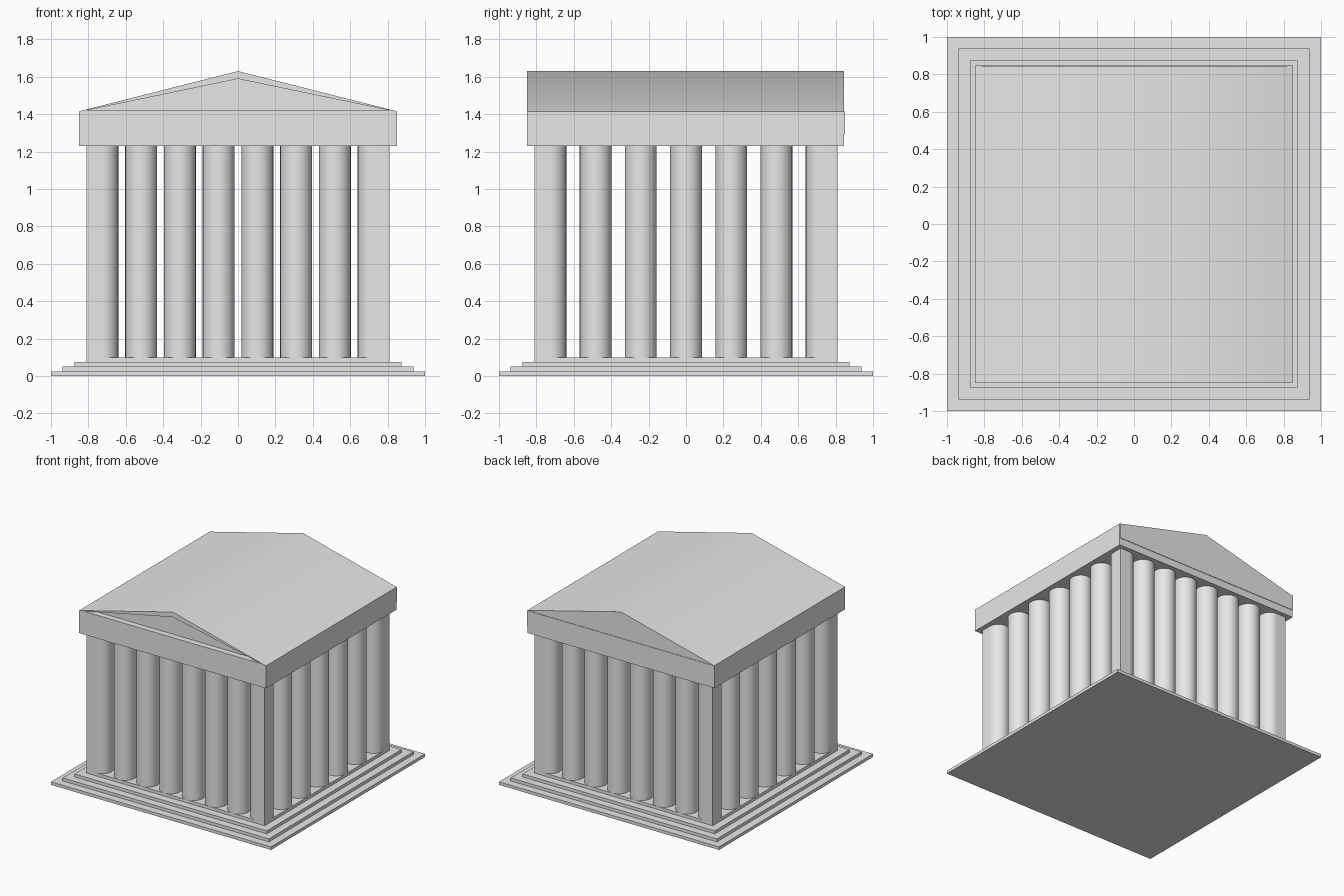
import bpy
import bmesh
import math

cube = bpy.data.objects.get("Cube")
if cube:
    bpy.data.objects.remove(cube, do_unlink=True)

stone = bpy.data.materials.new("grey stone")
stone.use_nodes = True
GREY = (0.8, 0.8, 0.8, 1)
stone.diffuse_color = GREY
stone.node_tree.nodes["Principled BSDF"].inputs["Base Color"].default_value = GREY


def finish(bm, name, smooth=False):
    bmesh.ops.recalc_face_normals(bm, faces=bm.faces)
    mesh = bpy.data.meshes.new(name)
    bm.to_mesh(mesh)
    bm.free()
    mesh.materials.append(stone)
    obj = bpy.data.objects.new(name, mesh)
    bpy.context.collection.objects.link(obj)
    if smooth:
        bpy.ops.object.select_all(action="DESELECT")
        obj.select_set(True)
        bpy.context.view_layer.objects.active = obj
        bpy.ops.object.shade_smooth_by_angle(angle=math.radians(35))
    return obj


def box(name, low, high):
    bm = bmesh.new()
    bmesh.ops.create_cube(bm, size=1)
    for v in bm.verts:
        v.co = [lo + (c + 0.5) * (hi - lo) for c, lo, hi in zip(v.co, low, high)]
    return finish(bm, name)


# Stepped base
STEP = 0.025
for i, half in enumerate((1.0, 0.937, 0.874, 0.81)):
    box(f"base_step_{i + 1}", (-half, -half, i * STEP), (half, half, (i + 1) * STEP))

# Ring of round columns
RADIUS, RING = 0.085, 0.725
FLOOR, CEILING = 4 * STEP, 1.23


def column(name, x, y):
    bm = bmesh.new()
    bmesh.ops.create_cone(bm, cap_ends=True, segments=32, radius1=RADIUS,
                          radius2=RADIUS, depth=CEILING - FLOOR)
    bmesh.ops.translate(bm, verts=bm.verts, vec=(x, y, (FLOOR + CEILING) / 2))
    finish(bm, name, smooth=True)


def spaced(count):
    return [-RING + 2 * RING * i / (count - 1) for i in range(count)]


for side, label in ((-1, "front"), (1, "back")):
    for i, x in enumerate(spaced(8)):
        column(f"{label}_column_{i + 1}", x, side * RING)
for side, label in ((-1, "right"), (1, "left")):
    for i, y in enumerate(spaced(7)[1:-1]):
        column(f"{label}_column_{i + 1}", side * RING, y)

# Square outer edges on the corner columns
for sx in (-1, 1):
    for sy in (-1, 1):
        xs = sorted((sx * RING, sx * (RING + RADIUS)))
        ys = sorted((sy * RING, sy * (RING + RADIUS)))
        box("corner_pier", (xs[0], ys[0], FLOOR), (xs[1], ys[1], CEILING))

# Beam and gabled roof in one solid
HALF, EAVE, RIDGE = 0.85, 1.415, 1.63
FRONT, BACK = -0.85, 0.846
bm = bmesh.new()
outline = [(-HALF, CEILING), (HALF, CEILING), (HALF, EAVE), (0, RIDGE), (-HALF, EAVE)]
front = bm.faces.new([bm.verts.new((x, FRONT, z)) for x, z in outline])
extruded = bmesh.ops.extrude_face_region(bm, geom=[front], use_keep_orig=True)["geom"]
for v in extruded:
    if isinstance(v, bmesh.types.BMVert):
        v.co.y = BACK
bmesh.ops.recalc_face_normals(bm, faces=bm.faces)

# Recessed triangle in the front gable
eaves = [v for v in bm.verts if v.co.y < 0 and abs(v.co.z - EAVE) < 0.001]
bmesh.ops.connect_verts(bm, verts=eaves)
gable = [f for f in bm.faces
         if len(f.verts) == 3 and all(v.co.y < 0 for v in f.verts)]
bmesh.ops.inset_individual(bm, faces=gable, thickness=0.0415, depth=0)
bmesh.ops.inset_individual(bm, faces=gable, thickness=0, depth=-0.05)
finish(bm, "beam_and_roof", smooth=True)

# Thin band across the back of the beam
box("back_band", (-0.848, BACK - 0.004, 1.29), (0.848, BACK + 0.004, EAVE))
